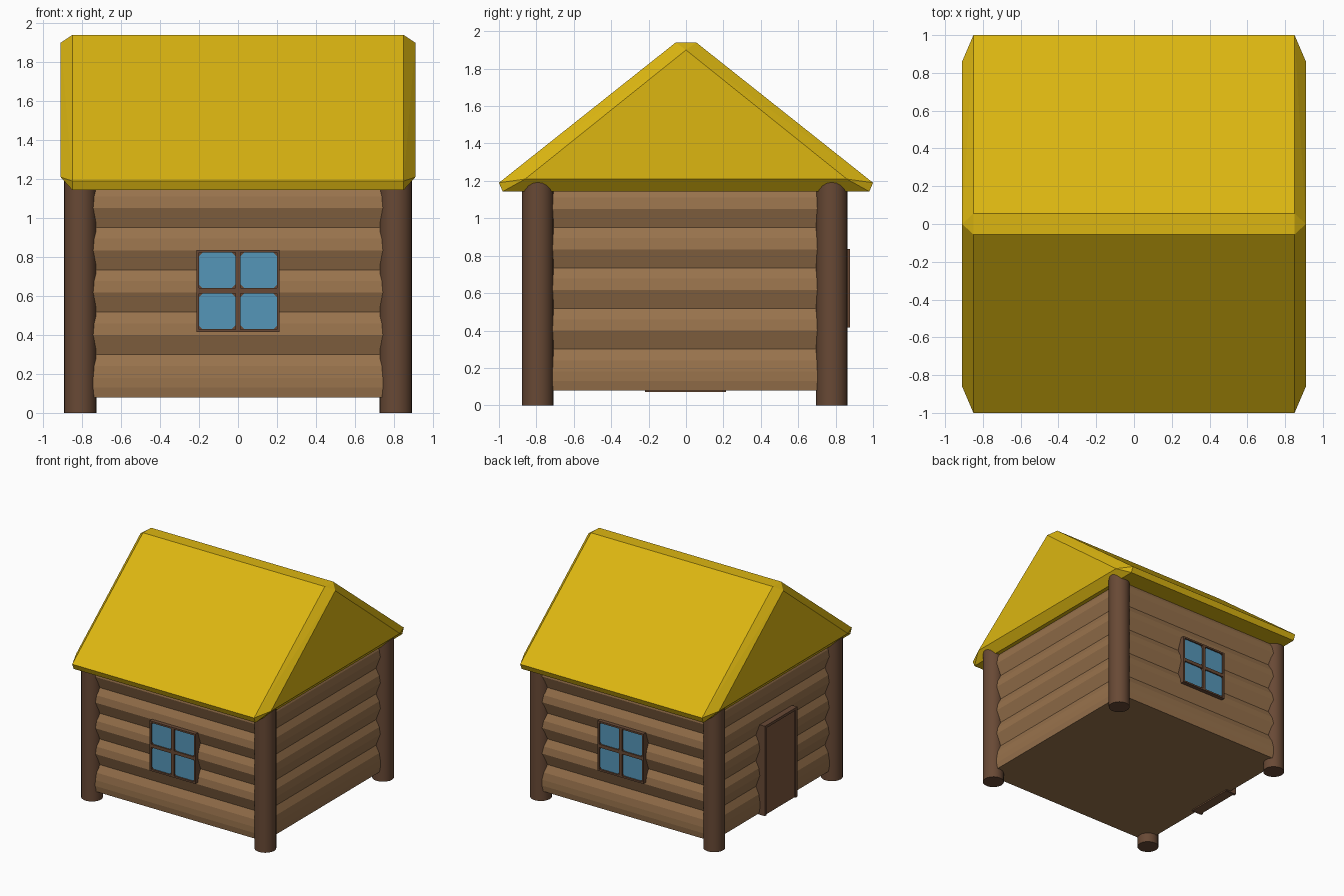
import bpy, bmesh, math

if "Cube" in bpy.data.objects:
    bpy.data.objects.remove(bpy.data.objects["Cube"])


def material(name, r, g, b):
    lin = [((c / 255 + 0.055) / 1.055) ** 2.4 if c > 10 else c / 3295 for c in (r, g, b)]
    m = bpy.data.materials.new(name)
    m.diffuse_color = (*lin, 1)
    m.use_nodes = True
    m.node_tree.nodes["Principled BSDF"].inputs["Base Color"].default_value = m.diffuse_color
    return m


YELLOW = material("roof_yellow", 220, 182, 17)
WALL = material("log_brown", 152, 114, 76)
DARK = material("dark_wood", 104, 73, 53)
DOOR = material("door_wood", 124, 87, 60)
GLASS = material("window_blue", 85, 150, 184)


def finish(bm, name, mat):
    bmesh.ops.recalc_face_normals(bm, faces=bm.faces)
    mesh = bpy.data.meshes.new(name)
    bm.to_mesh(mesh)
    bm.free()
    mesh.materials.append(mat)
    ob = bpy.data.objects.new(name, mesh)
    bpy.context.collection.objects.link(ob)
    return ob


def add_box(bm, x0, x1, y0, y1, z0, z1):
    vs = bmesh.ops.create_cube(bm, size=1)["verts"]
    for v in vs:
        v.co = ((x0 + x1) / 2 + v.co.x * (x1 - x0),
                (y0 + y1) / 2 + v.co.y * (y1 - y0),
                (z0 + z1) / 2 + v.co.z * (z1 - z0))


def boxes(name, mat, items):
    bm = bmesh.new()
    for it in items:
        add_box(bm, *it)
    return finish(bm, name, mat)


# Roof: bevelled triangular prism, the hull of its three cross-sections
bm = bmesh.new()
for s in (-1, 1):
    for y, z in ((1, 1.19), (0.98, 1.143), (0.055, 1.94)):
        for t in (-1, 1):
            bm.verts.new((0.85 * s, y * t, z))
    for y, z in ((-0.86, 1.21), (0, 1.90), (0.86, 1.21)):
        bm.verts.new((0.91 * s, y, z))
bmesh.ops.convex_hull(bm, input=bm.verts)
bmesh.ops.dissolve_limit(bm, angle_limit=0.01, verts=bm.verts, edges=bm.edges)
finish(bm, "roof", YELLOW)

# Walls: stacked rings that bulge once per log
profile = [(0.08, 0.030), (0.13, 0.038), (0.18, 0.037), (0.24, 0.028)]
for i in range(4):
    z = 0.30 + 0.217 * i
    profile += [(z, 0.0), (z + 0.10, 0.037), (z + 0.16, 0.028)]
profile.append((1.168, 0.0))
bm = bmesh.new()
rings = []
for z, o in profile:
    x, y = 0.803 + o, 0.806 + o
    rings.append([bm.verts.new(p) for p in ((-x, -y, z), (x, -y, z), (x, y, z), (-x, y, z))])
for a, b in zip(rings, rings[1:]):
    for i in range(4):
        j = (i + 1) % 4
        bm.faces.new((a[i], a[j], b[j], b[i]))
bm.faces.new(rings[0])
bm.faces.new(rings[-1])
finish(bm, "log_walls", WALL)

# Corner posts
for fy, yname, y in ((-1, "front", -0.792), (1, "back", 0.78)):
    for sx, xname in ((-1, "left"), (1, "right")):
        bpy.ops.mesh.primitive_cylinder_add(vertices=20, radius=0.084, depth=1.2,
                                            location=(0.81 * sx, y, 0.6))
        ob = bpy.context.object
        ob.name = f"{yname}_{xname}_post"
        ob.data.materials.append(DARK)
        bpy.ops.object.shade_smooth_by_angle(angle=math.radians(40))

# Windows on front and back: frame, cross bars, four chamfered panes
W, Z0, Z1, T, B, ZC = 0.214, 0.415, 0.836, 0.014, 0.014, 0.626
for s, name in ((-1, "front"), (1, "back")):
    ya, yb = sorted((0.79 * s, 0.876 * s))
    boxes(f"{name}_window_frame", DARK, [
        (-W, -W + T, ya, yb, Z0, Z1), (W - T, W, ya, yb, Z0, Z1),
        (-W + T, W - T, ya, yb, Z0, Z0 + T), (-W + T, W - T, ya, yb, Z1 - T, Z1),
        (-B, B, ya, yb, Z0 + T, Z1 - T),
        (-W + T, W - T, *sorted((0.79 * s, 0.874 * s)), ZC - B, ZC + B),
        (-W + T, W - T, *sorted((0.79 * s, 0.858 * s)), Z0 + T, Z1 - T)])
    bm = bmesh.new()
    hw, hh, c = (W - T - B) / 2, 0.091, 0.018
    for sx in (-1, 1):
        for sz in (-1, 1):
            cx, cz = sx * (B + hw), ZC + sz * (B + hh)
            pts = [(-hw + c, -hh), (hw - c, -hh), (hw, -hh + c), (hw, hh - c),
                   (hw - c, hh), (-hw + c, hh), (-hw, hh - c), (-hw, -hh + c)]
            f = bm.faces.new([bm.verts.new((cx + x, 0.857 * s, cz + z)) for x, z in pts])
            ext = bmesh.ops.extrude_face_region(bm, geom=[f])["geom"]
            for v in ext:
                if isinstance(v, bmesh.types.BMVert):
                    v.co.y += 0.007 * s
    finish(bm, f"{name}_window_panes", GLASS)

# Door on the left side: frame and panel
boxes("door_frame", DARK, [
    (-0.888, -0.79, -0.218, -0.196, 0.07, 0.83),
    (-0.888, -0.79, 0.192, 0.214, 0.07, 0.83),
    (-0.888, -0.79, -0.196, 0.192, 0.808, 0.83)])
boxes("door_panel", DOOR, [(-0.876, -0.79, -0.196, 0.192, 0.07, 0.808)])
